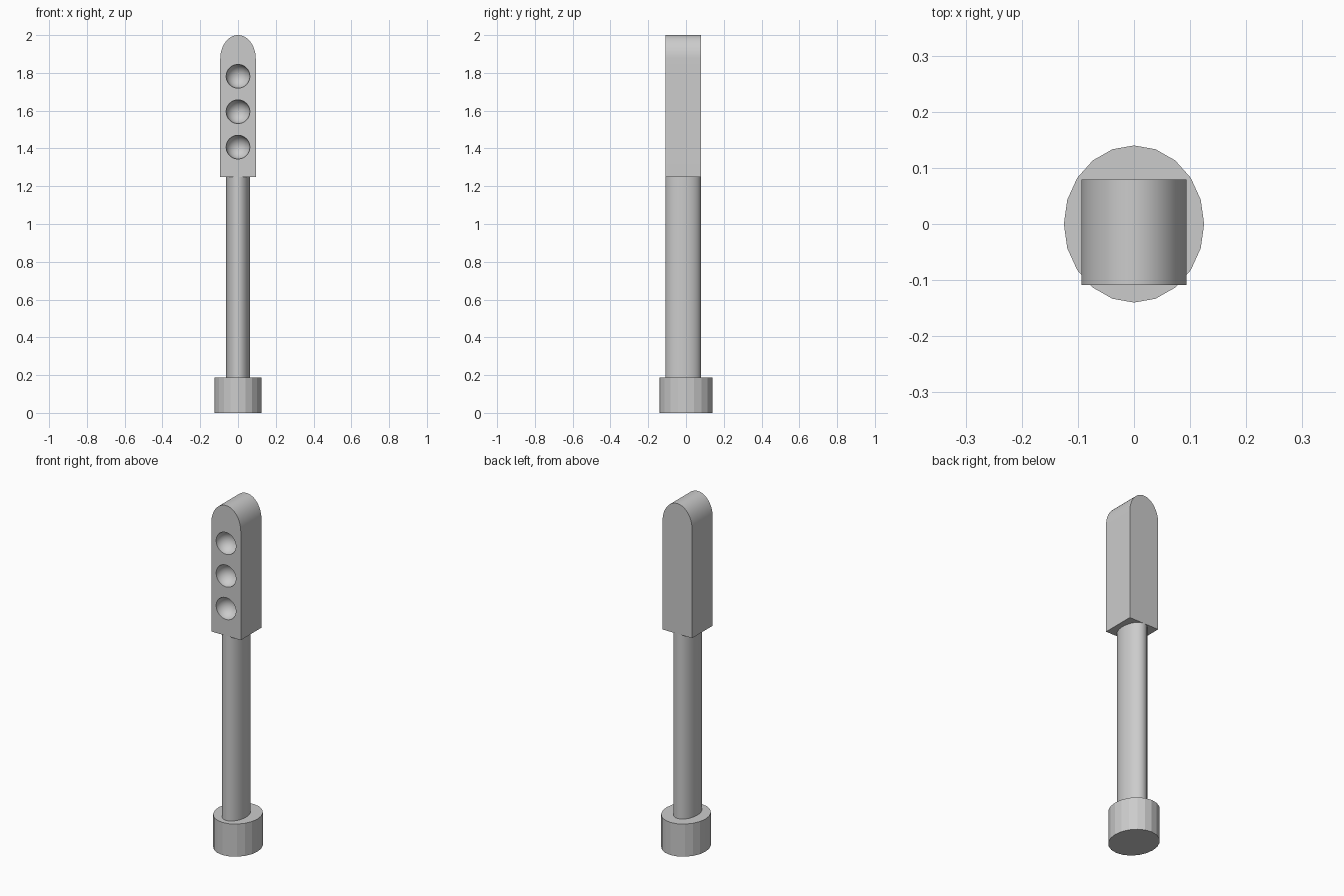
import bpy, bmesh
from math import sin, cos, pi, radians
from mathutils import Matrix

if "Cube" in bpy.data.objects:
    bpy.data.objects.remove(bpy.data.objects["Cube"])

HEAD_Y = -0.015   # pole and head sit slightly forward of the base centre
HALF = 0.094      # half width of head, half depth of head and pole


def add_object(name, bm):
    bmesh.ops.recalc_face_normals(bm, faces=bm.faces)
    mesh = bpy.data.meshes.new(name)
    bm.to_mesh(mesh)
    bm.free()
    obj = bpy.data.objects.new(name, mesh)
    bpy.context.collection.objects.link(obj)
    return obj


def elliptic_cylinder(name, sides, rx, ry, y, z0, z1):
    bm = bmesh.new()
    ring = [bm.verts.new((rx * sin(2 * pi * i / sides),
                          y + ry * cos(2 * pi * i / sides), z0)) for i in range(sides)]
    face = bm.faces.new(ring)
    top = bmesh.ops.extrude_face_region(bm, geom=[face], use_keep_orig=True)
    verts = [v for v in top["geom"] if isinstance(v, bmesh.types.BMVert)]
    bmesh.ops.translate(bm, vec=(0, 0, z1 - z0), verts=verts)
    return add_object(name, bm)


def activate(obj):
    bpy.ops.object.select_all(action='DESELECT')
    obj.select_set(True)
    bpy.context.view_layer.objects.active = obj


# Low-poly oval base and finer oval pole
elliptic_cylinder("base", 20, 0.125, 0.14, 0, 0, 0.1875)
pole = elliptic_cylinder("pole", 40, 0.0625, HALF, HEAD_Y, 0.1875, 1.25)
activate(pole)
bpy.ops.object.shade_smooth_by_angle(angle=radians(30))

# Signal head: box with an arched top, extruded front to back
profile = [(-HALF, 1.25), (HALF, 1.25)]
steps = 32
profile += [(HALF * cos(pi * i / steps), 1.875 + 0.125 * sin(pi * i / steps))
            for i in range(steps + 1)]
bm = bmesh.new()
front = bm.faces.new([bm.verts.new((x, HEAD_Y - HALF, z)) for x, z in profile])
back = bmesh.ops.extrude_face_region(bm, geom=[front], use_keep_orig=True)
bmesh.ops.translate(bm, vec=(0, 2 * HALF, 0),
                    verts=[v for v in back["geom"] if isinstance(v, bmesh.types.BMVert)])
head = add_object("signal_head", bm)

# Three hemispherical lamp hollows in the front face
bm = bmesh.new()
for i in range(3):
    place = Matrix.Translation((0, HEAD_Y - HALF, 1.407 + 0.1875 * i))
    bmesh.ops.create_uvsphere(bm, u_segments=40, v_segments=21, radius=0.063,
                              matrix=place @ Matrix.Rotation(pi / 2, 4, 'X'))
cutter = add_object("lamp_cutter", bm)
cut = head.modifiers.new("lamp_hollows", 'BOOLEAN')
cut.operation = 'DIFFERENCE'
cut.solver = 'EXACT'
cut.object = cutter
activate(head)
bpy.ops.object.modifier_apply(modifier=cut.name)
bpy.data.objects.remove(cutter)
bpy.ops.object.shade_smooth_by_angle(angle=radians(30))
